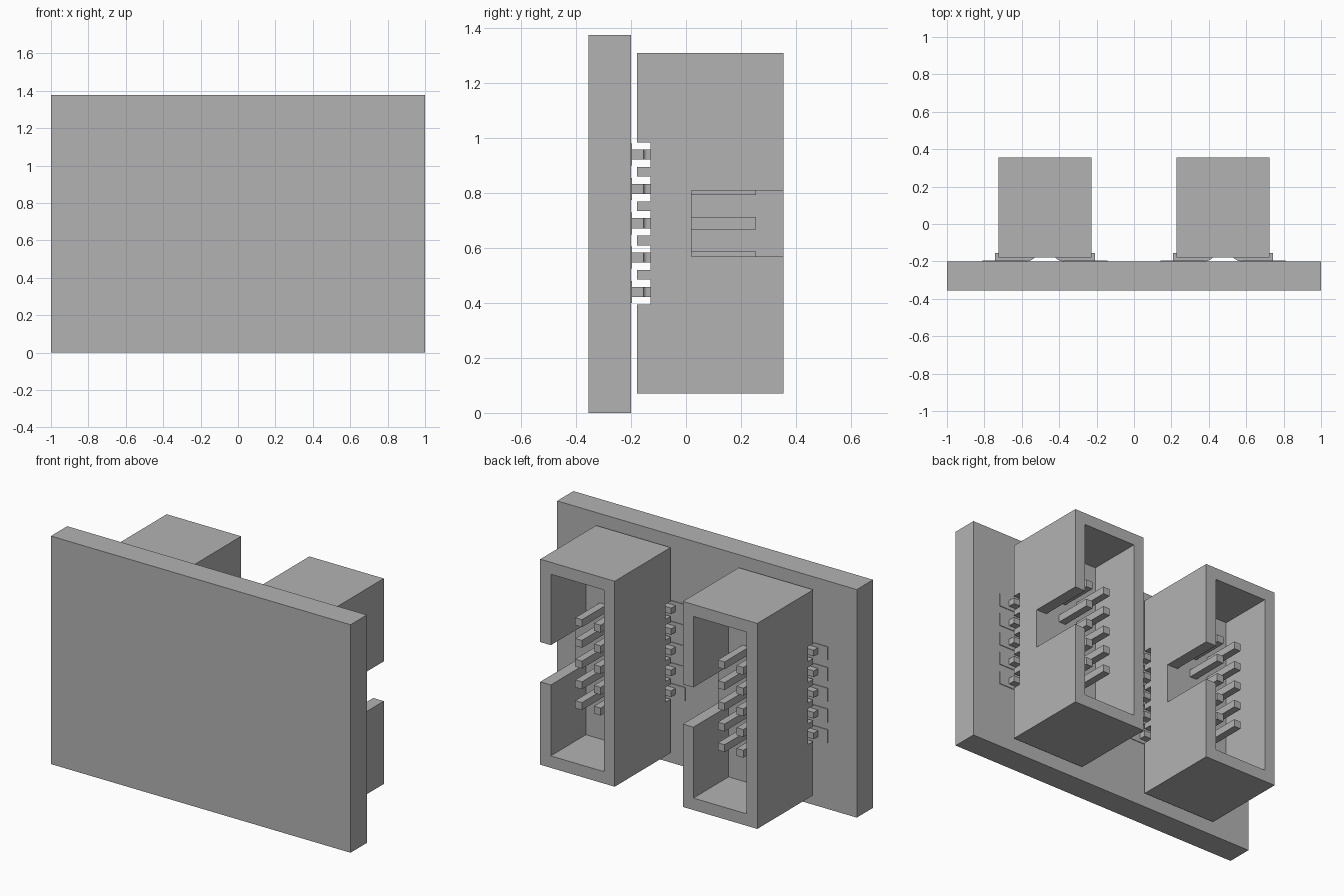
import bpy, bmesh
from math import sin, cos, pi, radians

cube = bpy.data.objects.get("Cube")
if cube:
    bpy.data.objects.remove(cube, do_unlink=True)

grey = bpy.data.materials.new("plain grey")
grey.use_nodes = True
colour = (0.45, 0.45, 0.45, 1)
grey.diffuse_color = colour
grey.node_tree.nodes["Principled BSDF"].inputs["Base Color"].default_value = colour


def add_object(name, bm):
    bmesh.ops.recalc_face_normals(bm, faces=bm.faces)
    mesh = bpy.data.meshes.new(name)
    bm.to_mesh(mesh)
    bm.free()
    mesh.materials.append(grey)
    obj = bpy.data.objects.new(name, mesh)
    bpy.context.collection.objects.link(obj)
    return obj


def box(name, x, y, z):
    """Box from three (low, high) ranges."""
    bm = bmesh.new()
    bmesh.ops.create_cube(bm, size=1)
    for v in bm.verts:
        for i, (low, high) in enumerate((x, y, z)):
            v.co[i] = low if v.co[i] < 0 else high
    return add_object(name, bm)


def around(c, half):
    return (c - half, c + half)


def cut(obj, cutter):
    cutter.hide_render = True
    mod = obj.modifiers.new("cut", "BOOLEAN")
    mod.operation, mod.solver, mod.object = "DIFFERENCE", "EXACT", cutter
    select_only(obj)
    bpy.ops.object.modifier_apply(modifier=mod.name)
    bpy.data.objects.remove(cutter, do_unlink=True)


def select_only(obj):
    bpy.ops.object.select_all(action="DESELECT")
    obj.select_set(True)
    bpy.context.view_layer.objects.active = obj


BOARD_TOP = -0.2
FLOOR = 0.02
MID_Z = 0.69
PITCH = 0.125
ROWS = [MID_Z + PITCH * i for i in range(-2, 3)]


def lead(name, cx, side, z):
    """Bent contact leg: a flat foot curving up into the housing."""
    outer = cx + side * 0.268
    bend_x, bend_y = cx + side * 0.1, BOARD_TOP + 0.06
    path = [(outer, BOARD_TOP)]
    for radius, order in ((0.06, range(7)), (0.015, range(6, -1, -1))):
        arc = [(cx + side * (0.1 - radius * sin(a)), bend_y - radius * cos(a))
               for a in (k * pi / 12 for k in order)]
        if radius == 0.06:
            # The bend centre lies on the outward side of the leg
            path += [(x, y) for x, y in arc]
            path.append((cx + side * 0.04, FLOOR - 0.05))
            path.append((cx + side * 0.085, FLOOR - 0.05))
        else:
            path += arc
    path.append((outer, BOARD_TOP + 0.045))
    bm = bmesh.new()
    face = bm.faces.new([bm.verts.new((x, y, z - 0.0185)) for x, y in path])
    new = bmesh.ops.extrude_face_region(bm, geom=[face])["geom"]
    bmesh.ops.translate(bm, vec=(0, 0, 0.037),
                        verts=[g for g in new if isinstance(g, bmesh.types.BMVert)])
    obj = add_object(name, bm)
    select_only(obj)
    bpy.ops.object.shade_smooth_by_angle(angle=radians(30))


def header(label, cx):
    # Shrouded housing with cavity, key notch and slots for the legs
    housing = box(label + "_housing", around(cx, 0.2485), (-0.178, 0.355), (0.07, 1.31))
    cut(housing, box("cavity_cutter", around(cx, 0.178), (FLOOR, 0.5), (0.142, 1.238)))
    cut(housing, box("notch_cutter", (cx + 0.1, cx + 0.4), (FLOOR, 0.5), (0.57, 0.81)))
    for z in ROWS:
        cut(housing, box("slot_cutter", around(cx, 0.4), (-0.3, -0.13), around(z, 0.045)))

    # Two columns of pins, each with its leg and solder pad
    for side, column in ((1, "left"), (-1, "right")):
        for i, z in enumerate(ROWS):
            tag = f"{label}_{column}_{i + 1}"
            box("pin_" + tag, around(cx + side * PITCH / 2, 0.0225),
                (FLOOR - 0.03, 0.255), around(z, 0.0225))
            lead("leg_" + tag, cx, side, z)
            pad_x = sorted((cx + side * 0.1, cx + side * 0.333))
            box("pad_" + tag, pad_x, (BOARD_TOP - 0.01, BOARD_TOP + 0.004), around(z, 0.04))


# Circuit board
box("board", (-1, 1), (-0.355, BOARD_TOP), (0, 1.376))

header("left_header", 0.476)
header("right_header", -0.476)
